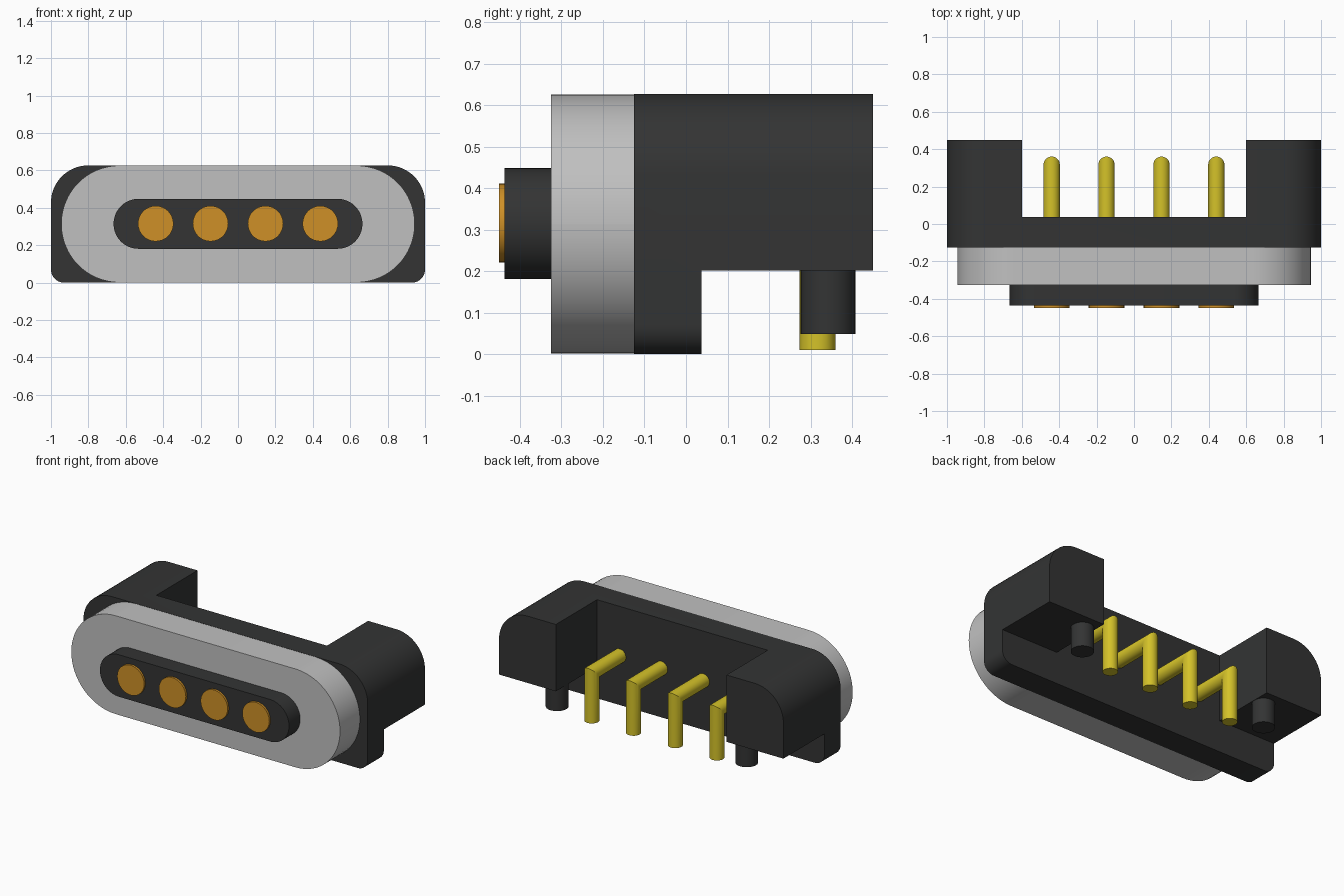
import bpy
import bmesh
from math import sin, cos, pi, radians
from mathutils import Vector

if "Cube" in bpy.data.objects:
    bpy.data.objects.remove(bpy.data.objects["Cube"], do_unlink=True)


def material(name, rgb):
    mat = bpy.data.materials.new(name)
    mat.use_nodes = True
    mat.diffuse_color = (*rgb, 1)
    mat.node_tree.nodes["Principled BSDF"].inputs["Base Color"].default_value = (*rgb, 1)
    return mat


BLACK = material("black_plastic", (0.033, 0.034, 0.034))
STEEL = material("grey_metal", (0.53, 0.53, 0.53))
ORANGE = material("orange_gold", (0.62, 0.28, 0.02))
YELLOW = material("yellow_gold", (0.66, 0.54, 0.022))

HEIGHT = 0.627
MID = HEIGHT / 2
PIN_XS = [-0.44, -0.147, 0.147, 0.44]


def finish(bm, name, mat, smooth=True):
    bmesh.ops.recalc_face_normals(bm, faces=bm.faces)
    mesh = bpy.data.meshes.new(name)
    bm.to_mesh(mesh)
    bm.free()
    obj = bpy.data.objects.new(name, mesh)
    bpy.context.collection.objects.link(obj)
    if mat:
        mesh.materials.append(mat)
    if smooth:
        shade(obj)
    return obj


def shade(obj):
    bpy.ops.object.select_all(action="DESELECT")
    obj.select_set(True)
    bpy.context.view_layer.objects.active = obj
    bpy.ops.object.shade_smooth_by_angle(angle=radians(30))


def rounded_prism(name, mat, half, z0, z1, r_low, r_top, y0, y1, smooth=True):
    """Rounded rectangle in the XZ plane, extruded along Y."""
    bm = bmesh.new()
    corners = [(1, z1 - r_top, r_top), (-1, z1 - r_top, r_top),
               (-1, z0 + r_low, r_low), (1, z0 + r_low, r_low)]
    points = []
    for i, (side, cz, r) in enumerate(corners):
        for k in range(17):
            a = (i + k / 16) * pi / 2
            points.append((side * (half - r) + r * cos(a), y0, cz + r * sin(a)))
    face = bm.faces.new([bm.verts.new(p) for p in points])
    bmesh.ops.remove_doubles(bm, verts=bm.verts, dist=0.0005)
    face = bm.faces[:][0]
    ext = bmesh.ops.extrude_face_region(bm, geom=[face])
    moved = [g for g in ext["geom"] if isinstance(g, bmesh.types.BMVert)]
    bmesh.ops.translate(bm, verts=moved, vec=(0, y1 - y0, 0))
    return finish(bm, name, mat, smooth)


def cut_box(target, name, lo, hi):
    bm = bmesh.new()
    bmesh.ops.create_cube(bm, size=1)
    lo, hi = Vector(lo), Vector(hi)
    bmesh.ops.scale(bm, verts=bm.verts, vec=hi - lo)
    bmesh.ops.translate(bm, verts=bm.verts, vec=(lo + hi) / 2)
    cutter = finish(bm, name, None, False)
    mod = target.modifiers.new(name, "BOOLEAN")
    mod.operation = "DIFFERENCE"
    mod.solver = "EXACT"
    mod.object = cutter
    bpy.context.view_layer.objects.active = target
    bpy.ops.object.modifier_apply(modifier=name)
    bpy.data.objects.remove(cutter, do_unlink=True)


def rod(name, mat, rings):
    """Closed tube through rings, each a (centre, axis_u, axis_v) triple."""
    bm = bmesh.new()
    n = 32
    loops = []
    for c, u, v in rings:
        c, u, v = Vector(c), Vector(u), Vector(v)
        loops.append([bm.verts.new(c + u * cos(2 * pi * k / n) + v * sin(2 * pi * k / n))
                      for k in range(n)])
    for a, b in zip(loops, loops[1:]):
        for k in range(n):
            bm.faces.new((a[k], a[(k + 1) % n], b[(k + 1) % n], b[k]))
    bm.faces.new(loops[0])
    bm.faces.new(loops[-1])
    return finish(bm, name, mat)


# Housing: front wall with two rear arms, open between and underneath
housing = rounded_prism("housing", BLACK, 1, 0, HEIGHT, 0.07, 0.2, -0.125, 0.45, False)
cut_box(housing, "recess_cutter", (-0.6, 0.037, -0.5), (0.6, 1, 1))
cut_box(housing, "underside_cutter", (-2, 0.037, -0.5), (2, 1, 0.202))
shade(housing)

# Metal flange and raised contact insert
rounded_prism("flange", STEEL, 0.945, 0.001, HEIGHT - 0.001, 0.312, 0.312, -0.325, -0.125)
rounded_prism("contact_insert", BLACK, 0.665, 0.181, 0.448, 0.133, 0.133, -0.437, -0.32)

# Contacts and mitred right-angle pins
R = 0.0435
BEND = 0.317
for i, x in enumerate(PIN_XS, 1):
    rod(f"contact_{i}", ORANGE, [((x, y, MID + 0.002), (0.095, 0, 0), (0, 0, 0.095))
                                 for y in (-0.45, -0.43)])
    rod(f"pin_{i}", YELLOW, [((x, 0.03, MID), (R, 0, 0), (0, 0, R)),
                             ((x, BEND, MID), (R, 0, 0), (0, R, R)),
                             ((x, BEND, 0.01), (R, 0, 0), (0, R, 0))])

# Locating pegs under the arms
for side, x in (("left", 0.667), ("right", -0.667)):
    rod(f"locating_peg_{side}", BLACK, [((x, 0.342, z), (0.066, 0, 0), (0, 0.066, 0))
                                        for z in (0.048, 0.21)])
